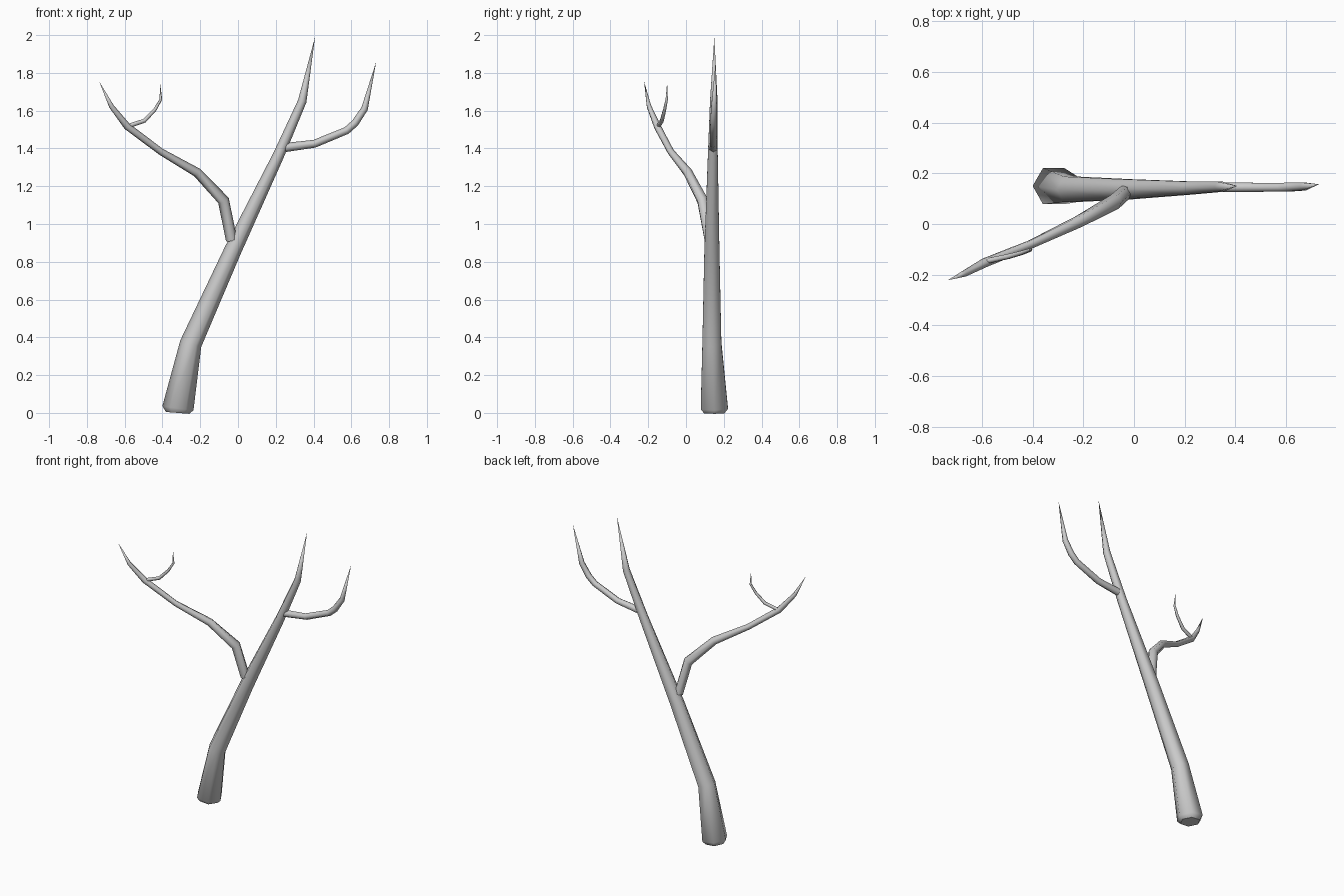
import bpy, bmesh, math
from mathutils import Vector

if "Cube" in bpy.data.objects:
    bpy.data.objects.remove(bpy.data.objects["Cube"])

SIDES = 6

def limb(name, path):
    """Tapered six-sided tube through (x, y, z, radius) points, ending in a point."""
    pts = [Vector(p[:3]) for p in path]
    bm = bmesh.new()
    rings = []
    for i in range(len(pts) - 1):
        t = (pts[i + 1] - pts[i]).normalized()
        if i:
            t = (t + (pts[i] - pts[i - 1]).normalized()).normalized()
        u = Vector((0, 1, 0)).cross(t).normalized()
        v = t.cross(u)
        r = path[i][3]
        rings.append([bm.verts.new(pts[i] + r * (math.cos(a) * u + math.sin(a) * v))
                      for a in (2 * math.pi * k / SIDES for k in range(SIDES))])
    for lo, hi in zip(rings, rings[1:]):
        for k in range(SIDES):
            n = (k + 1) % SIDES
            bm.faces.new((lo[k], lo[n], hi[n], hi[k]))
    tip = bm.verts.new(pts[-1])
    for k in range(SIDES):
        bm.faces.new((rings[-1][k], rings[-1][(k + 1) % SIDES], tip))
    bm.faces.new(rings[0][::-1])
    bmesh.ops.recalc_face_normals(bm, faces=bm.faces)
    for f in bm.faces:
        f.smooth = len(f.verts) < 5
    me = bpy.data.meshes.new(name)
    bm.to_mesh(me)
    bm.free()
    ob = bpy.data.objects.new(name, me)
    bpy.context.collection.objects.link(ob)
    return ob

# Leaning trunk with a small rounded foot
limb("trunk", [(-.32, .15, 0, .062), (-.318, .15, .025, .083), (-.25, .137, .367, .058),
               (-.03, .137, .855, .046), (.215, .142, 1.365, .030),
               (.34, .147, 1.65, .023), (.408, .15, 1.99, 0)])

# Long branch on the left, sweeping forward
limb("left_branch", [(-.034, .125, .915, .030), (-.077, .087, 1.125, .031), (-.217, .01, 1.273, .025),
                     (-.407, -.08, 1.382, .018), (-.587, -.152, 1.517, .019),
                     (-.67, -.196, 1.623, .013), (-.735, -.222, 1.755, 0)])

# Twig growing from the left branch
limb("left_twig", [(-.585, -.147, 1.517, .012), (-.495, -.128, 1.547, .011), (-.44, -.113, 1.605, .009),
                   (-.408, -.102, 1.66, .007), (-.413, -.1, 1.75, 0)])

# Short branch on the right
limb("right_branch", [(.25, .145, 1.405, .024), (.405, .145, 1.425, .021), (.575, .145, 1.495, .020),
                      (.62, .146, 1.535, .020), (.67, .148, 1.61, .018), (.731, .157, 1.857, 0)])
